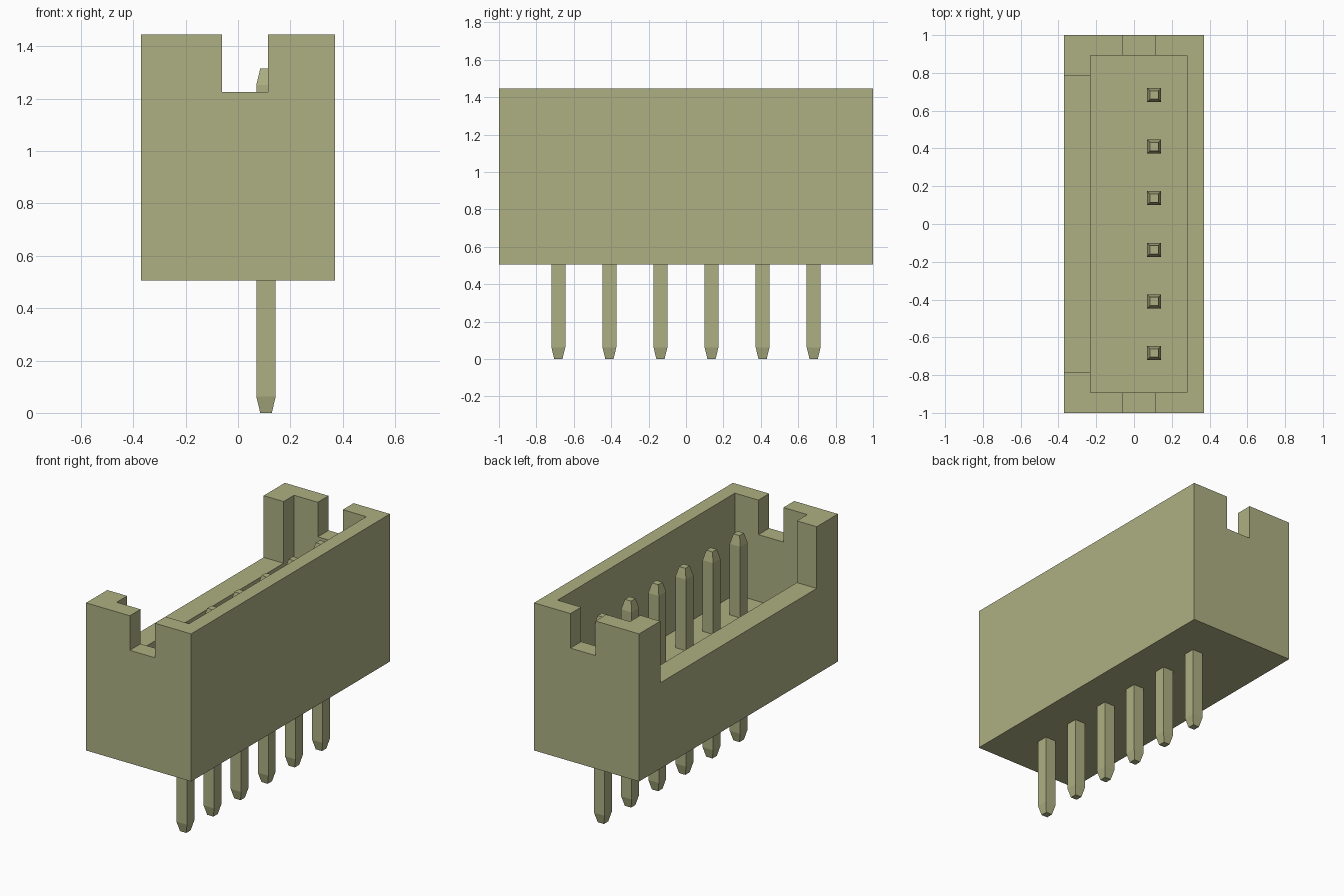
import bpy, bmesh
from mathutils import Matrix, Vector

if "Cube" in bpy.data.objects:
    bpy.data.objects.remove(bpy.data.objects["Cube"], do_unlink=True)

# Single plastic colour
olive = bpy.data.materials.new("olive")
olive.use_nodes = True
olive.diffuse_color = (0.42, 0.435, 0.225, 1)
olive.node_tree.nodes["Principled BSDF"].inputs["Base Color"].default_value = (0.42, 0.435, 0.225, 1)


def add_object(name, bm):
    mesh = bpy.data.meshes.new(name)
    bm.to_mesh(mesh)
    bm.free()
    mesh.materials.append(olive)
    obj = bpy.data.objects.new(name, mesh)
    bpy.context.collection.objects.link(obj)
    return obj


def box(name, low, high):
    low, high = Vector(low), Vector(high)
    bm = bmesh.new()
    bmesh.ops.create_cube(bm, size=1, matrix=Matrix.Translation((low + high) / 2)
                          @ Matrix.Diagonal((*(high - low), 1)))
    return add_object(name, bm)


def carve(target, low, high):
    cutter = box("cutter", low, high)
    cutter.hide_render = True
    mod = target.modifiers.new("carve", 'BOOLEAN')
    mod.operation = 'DIFFERENCE'
    mod.solver = 'EXACT'
    mod.object = cutter
    bpy.context.view_layer.objects.active = target
    bpy.ops.object.modifier_apply(modifier=mod.name)
    bpy.data.objects.remove(cutter, do_unlink=True)


# Housing: open tray, slotted at both ends, with a low wall on one long side
housing = box("housing", (-0.37, -1, 0.505), (0.37, 1, 1.445))
carve(housing, (-0.23, -0.892, 0.80), (0.28, 0.892, 1.7))
carve(housing, (-0.062, -1.2, 1.225), (0.114, 1.2, 1.75))
carve(housing, (-0.60, -0.787, 1.052), (-0.15, 0.787, 1.8))


# Square pins with tapered tips at both ends
def pin(name, x, y):
    bm = bmesh.new()
    rings = []
    for z, h in ((0, 0.022), (0.062, 0.037), (1.253, 0.037), (1.315, 0.022)):
        rings.append([bm.verts.new((x + sx * h, y + sy * h, z))
                      for sx, sy in ((-1, -1), (1, -1), (1, 1), (-1, 1))])
    bm.faces.new(rings[0][::-1])
    bm.faces.new(rings[-1])
    for a, b in zip(rings, rings[1:]):
        for i in range(4):
            j = (i + 1) % 4
            bm.faces.new((a[i], a[j], b[j], b[i]))
    return add_object(name, bm)


for i in range(6):
    pin(f"pin_{i + 1}", 0.107, (i - 2.5) * 0.273)
